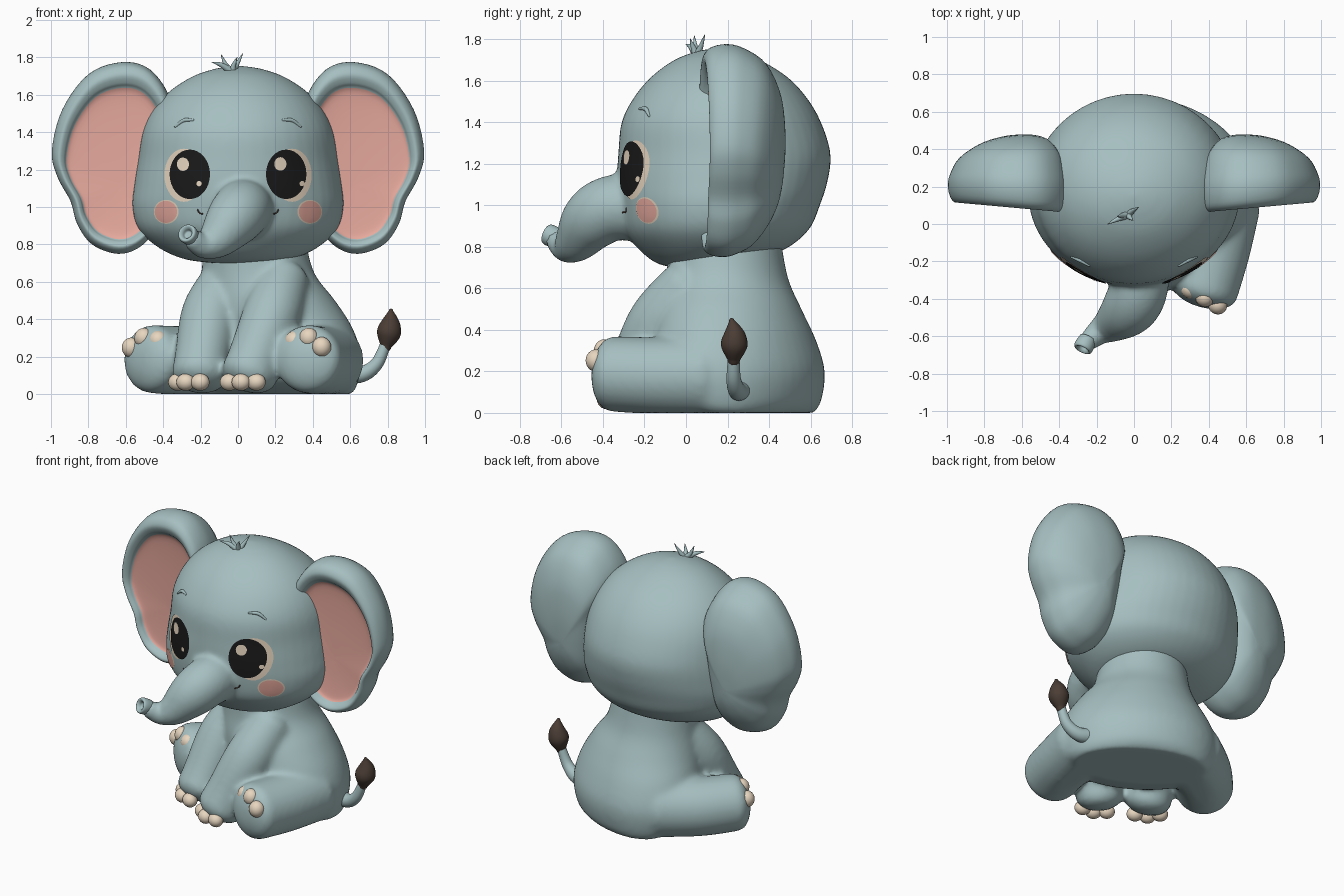
import bpy, bmesh
from math import sin, cos, pi, radians
from mathutils import Vector, Matrix
from mathutils.bvhtree import BVHTree

cube = bpy.data.objects.get("Cube")
if cube:
    bpy.data.objects.remove(cube)


def material(name, rgb):
    m = bpy.data.materials.new(name)
    m.use_nodes = True
    m.diffuse_color = (*rgb, 1)
    m.node_tree.nodes["Principled BSDF"].inputs["Base Color"].default_value = (*rgb, 1)
    return m


SKIN = material("blue grey skin", (.38, .52, .53))
PINK = material("soft pink", (.80, .40, .34))
CREAM = material("cream nail", (.81, .68, .53))
BROWN = material("dark brown hair", (.07, .047, .036))
BLACK = material("eye black", (.01, .01, .01))


def spline(pts, n=6, closed=False):
    """Catmull-Rom curve through tuples of any length."""
    pts = [Vector(p) for p in pts]
    m, out = len(pts), []
    at = lambda i: pts[i % m] if closed else pts[min(max(i, 0), m - 1)]
    for i in range(m if closed else m - 1):
        a, b, c, d = (at(i + k) for k in (-1, 0, 1, 2))
        for k in range(n):
            t = k / n
            out.append(b + (c - a) * (t / 2) + (a * 2 - b * 5 + c * 4 - d) * (t * t / 2)
                       + (b * 3 - a - c * 3 + d) * (t ** 3 / 2))
    return out if closed else out + [pts[-1]]


def skin(bm, rings):
    """Bridge rings of points into a closed shell; returns faces per band."""
    vs = [[bm.verts.new((p.x, p.y, max(p.z, 0))) for p in r] for r in rings]
    n = len(vs[0])
    bands = [[bm.faces.new(vs[0])]]
    for a, b in zip(vs, vs[1:]):
        bands.append([bm.faces.new((a[j], a[(j + 1) % n], b[(j + 1) % n], b[j])) for j in range(n)])
    bm.faces.new(vs[-1])
    return bands


def circle(center, rx, ry, q=None, seg=28):
    pts = [Vector((rx * cos(2 * pi * k / seg), ry * sin(2 * pi * k / seg), 0)) for k in range(seg)]
    return [center + (q @ p if q else p) for p in pts]


def tube(bm, path, cap=1.0, seg=28):
    """Round-ended tube along (x, y, z, radius) points."""
    pts = spline(path)
    P, R = [p.xyz for p in pts], [max(p.w, .002) for p in pts]
    last = len(P) - 1
    T = [(P[min(i + 1, last)] - P[max(i - 1, 0)]).normalized() for i in range(last + 1)]
    Q = [Vector((0, 0, 1)).rotation_difference(T[0])]
    for a, b in zip(T, T[1:]):
        Q.append(a.rotation_difference(b) @ Q[-1])
    angles = [radians(a) for a in (20, 40, 60, 78)]

    def end(i, sign, a):
        r = R[i] * cos(a)
        return circle(P[i] + T[i] * (sign * sin(a) * R[i] * cap), r, r, Q[i], seg)
    rings = [end(0, -1, a) for a in reversed(angles)]
    rings += [circle(p, r, r, q, seg) for p, r, q in zip(P, R, Q)]
    rings += [end(last, 1, a) for a in angles]
    skin(bm, rings)


def stack(bm, rows):
    """Shell of horizontal ellipses: z, centre x, radius x, centre y, radius y."""
    skin(bm, [circle(Vector((x, y, z)), rx, ry, seg=48) for z, x, rx, y, ry in spline(rows, 5)])


def blob(bm, loc, size):
    bmesh.ops.create_uvsphere(bm, u_segments=20, v_segments=12, radius=1,
                              matrix=Matrix.LocRotScale(Vector(loc), None, Vector(size)))


def finish(name, bm, *mats, fuse=0, recalc=True):
    if recalc:
        bmesh.ops.recalc_face_normals(bm, faces=bm.faces)
    for f in bm.faces:
        f.smooth = True
    me = bpy.data.meshes.new(name)
    bm.to_mesh(me)
    bm.free()
    for m in mats:
        me.materials.append(m)
    ob = bpy.data.objects.new(name, me)
    bpy.context.scene.collection.objects.link(ob)
    if fuse:
        r = ob.modifiers.new("fuse", 'REMESH')
        r.mode, r.voxel_size, r.use_smooth_shade = 'VOXEL', fuse, True
        s = ob.modifiers.new("soften", 'SMOOTH')
        s.factor, s.iterations = .5, 10
    return ob


# The sitting body is turned towards the model's right
TURN = Matrix.Translation((.13, .16, 0)) @ Matrix.Rotation(radians(-30), 4, 'Z')

# Body: torso, hind legs and front legs fused
bm = bmesh.new()
stack(bm, [(0, 0, .42, .20, .225), (.06, 0, .475, .135, .335), (.2, 0, .505, .10, .39),
           (.35, 0, .465, .085, .365), (.5, -.01, .385, .05, .335), (.65, -.04, .305, .02, .29),
           (.85, -.05, .27, 0, .27)])
for s, hip in ((-1, -.50), (1, .47)):
    tube(bm, [(.33 * s, .12, .18, .2), (hip - .06 * s, -.1, .178, .188), (hip, -.325, .188, .182)], cap=.5)
    tube(bm, [(.17 * s, -.07, .61, .14), (.19 * s, -.22, .43, .157), (.165 * s, -.355, .2, .147),
              (.152 * s, -.40, .11, .152)], cap=.62)
bm.transform(TURN)
finish("body", bm, SKIN, fuse=.017)

# Toenails, sunk into the feet
bm = bmesh.new()
for s, hip, splay in ((-1, -.50, 10), (1, .47, 8)):
    for deg in (-40, 0, 40):
        a = radians(deg + splay)
        blob(bm, (.152 * s + .122 * s * sin(a), -.41 - .112 * cos(a), .064), (.052, .046, .046))
    for deg in (-40, 2, 46):
        a = radians(deg + splay)
        blob(bm, (hip + s * .125 * sin(a), -.355, .18 + .122 * cos(a)), (.052, .05, .054))
bm.transform(TURN)
finish("toenails", bm, CREAM)

# Tail and its tuft
bm = bmesh.new()
tube(bm, [(.52, .28, .13, .055), (.65, .25, .105, .045), (.74, .23, .16, .035), (.79, .23, .27, .028)])
finish("tail", bm, SKIN)
bm = bmesh.new()
tube(bm, [(.79, .23, .255, .03), (.805, .232, .32, .063), (.815, .232, .38, .052), (.818, .22, .445, .012)])
finish("tail_tuft", bm, BROWN)

# Head fused with the trunk
bm = bmesh.new()
stack(bm, [(.70, 0, .12, .03, .09), (.72, 0, .28, .05, .19), (.78, 0, .42, .12, .34),
           (.88, 0, .53, .145, .445), (1.0, 0, .565, .16, .485), (1.12, 0, .555, .175, .508),
           (1.25, 0, .535, .185, .511), (1.4, 0, .51, .17, .48), (1.52, 0, .455, .165, .415),
           (1.62, 0, .365, .16, .325), (1.70, 0, .24, .15, .205), (1.74, 0, .12, .15, .1),
           (1.755, 0, .02, .15, .02)])
tube(bm, [(.03, -.2, .99, .165), (.02, -.36, .985, .158), (-.03, -.455, .925, .148), (-.115, -.53, .828, .106),
          (-.19, -.58, .795, .07), (-.25, -.632, .838, .053)], cap=.2)
head = finish("head", bm, SKIN, fuse=.015)

# Open end of the trunk
bm = bmesh.new()
tip, aim = Vector((-.268, -.655, .855)), Vector((-.4, -.8, .35)).normalized()
turn = Vector((0, 0, 1)).rotation_difference(aim)
skin(bm, [circle(tip + aim * o, r, r, turn) for o, r in
          spline([(-.05, .046), (-.01, .052), (.014, .05), (.02, .04), (.01, .028), (-.008, .02), (-.01, .004)], 4)])
finish("trunk_tip", bm, SKIN)

# Ears: one outline, layered from the pink hollow over the rim to the round back
outline = spline([(.38, 1.40), (.365, 1.58), (.47, 1.735), (.62, 1.775), (.80, 1.71), (.94, 1.52), (.995, 1.30),
                  (.965, 1.16), (.895, 1.03), (.86, .91), (.78, .80), (.64, .75), (.52, .79), (.44, .90),
                  (.40, 1.15)], 5, closed=True)
layers = spline([(.04, .15), (.4, .145), (.7, .135), (.79, .122), (.83, .10), (.90, .085), (.97, .115), (1, .18),
                 (.97, .25), (.85, .345), (.6, .42), (.3, .46), (.04, .47)], 4)
hub = Vector((.62, 1.12))


def ear_point(p, y, s):
    """Front leans back outwards, back is fuller towards the top and the head."""
    back = min(max((y - .12) / .3, 0), 1)
    lean = (1 - back) * .09 * (p.x - .62) + back * (.11 * (p.y - 1.15) - .06 * (p.x - .62))
    return Vector((p.x * s, y + lean, p.y))


for side, s in (("left", 1), ("right", -1)):
    bm = bmesh.new()
    rings = [[ear_point(hub + (p - hub) * k, y, s) for p in outline] for k, y in layers]
    for (k, y), band in zip(layers[:16], skin(bm, rings)):
        for f in band:
            f.material_index = int(k < .80)
    finish(side + "_ear", bm, SKIN, PINK)

# Hair tuft
bm = bmesh.new()
for x, y, z in ((-.14, .0, 1.775), (-.09, .04, 1.815), (.025, .09, 1.82), (-.005, .02, 1.80)):
    tube(bm, [(-.03, .05, 1.72, .02), ((x - .04) / 2, y / 2 + .025, 1.76, .013), (x, y, z, .002)], seg=10)
finish("hair_tuft", bm, SKIN)

# Face details follow the head's surface
bpy.context.view_layer.update()
tree = BVHTree.FromObject(head, bpy.context.evaluated_depsgraph_get())


def on_head(x, z, lift):
    loc, normal, _, _ = tree.ray_cast(Vector((x, -2, z)), Vector((0, 1, 0)))
    return loc + normal * lift if loc else Vector((x, 0, z))


def decal(name, x, z, rx, rz, mat, lift, seg=32, steps=7):
    bm = bmesh.new()
    mid = bm.verts.new(on_head(x, z, lift))
    prev = None
    for i in range(1, steps + 1):
        k = i / steps
        ring = [bm.verts.new(on_head(x + rx * k * cos(2 * pi * j / seg), z + rz * k * sin(2 * pi * j / seg), lift))
                for j in range(seg)]
        for j in range(seg):
            n = (j + 1) % seg
            bm.faces.new((prev[j], ring[j], ring[n], prev[n]) if prev else (mid, ring[j], ring[n]))
        prev = ring
    finish(name, bm, mat, recalc=False)


for side, s in (("left", 1), ("right", -1)):
    decal(side + "_eye_white", .288 * s, 1.17, .104, .142, CREAM, .003)
    decal(side + "_eye", .255 * s, 1.175, .107, .132, BLACK, .006)
    decal(side + "_cheek_rim", .382 * s, .975, .066, .064, CREAM, .003)
    decal(side + "_cheek", .382 * s, .975, .059, .058, PINK, .006)
    bm = bmesh.new()
    tube(bm, [(*on_head(x * s, z, 0), r) for x, z, r in ((.24, 1.465, .006), (.29, 1.463, .011), (.335, 1.43, .006))],
         seg=12)
    finish(side + "_brow", bm, SKIN)
    bm = bmesh.new()
    tube(bm, [(*on_head(x * s, z, 0), .004) for x, z in ((.19, .965), (.205, .968), (.215, .985))], seg=10)
    finish(side + "_smile", bm, BROWN)
for name, x, z, rx, rz in (("right_eye_glint", -.29, 1.228, .032, .036), ("right_eye_spark", -.205, 1.125, .014, .014),
                           ("left_eye_glint", .223, 1.23, .032, .036), ("left_eye_spark", .338, 1.125, .014, .014)):
    decal(name, x, z, rx, rz, CREAM, .009)
